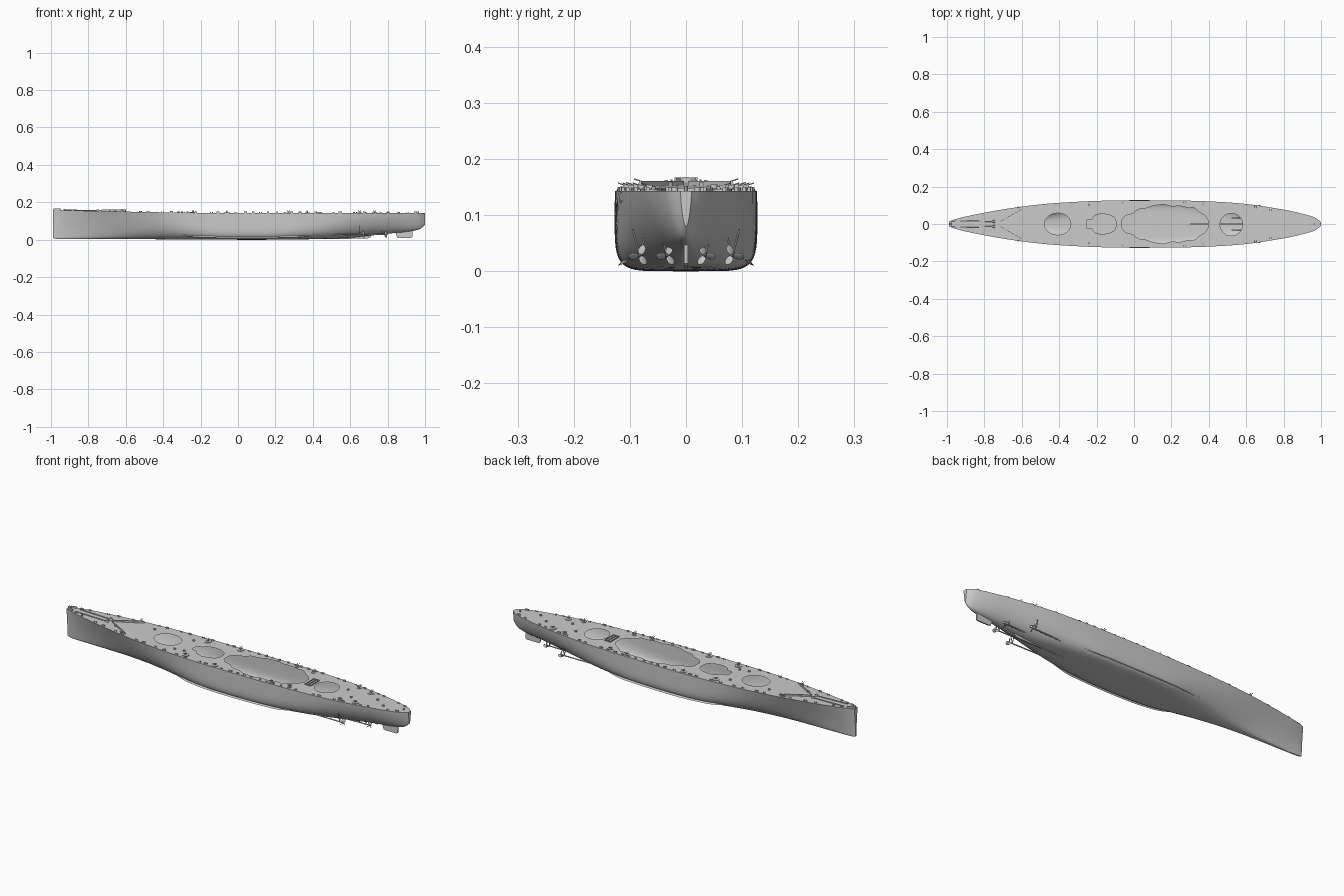
import bpy, bmesh, math, random
from mathutils import Matrix, Vector

if "Cube" in bpy.data.objects:
    bpy.data.objects.remove(bpy.data.objects["Cube"])

random.seed(4)

# hull stations: x, deck half width, lower half width, section squareness, keel height
ST = [(-0.99, .013, .003, 8, .010), (-0.97, .021, .005, 7, .005), (-0.9, .040, .010, 5, .004),
      (-0.7, .078, .032, 3, .004), (-0.5, .105, .074, 2.6, .003), (-0.3, .119, .110, 3.5, .001),
      (-0.1, .126, .126, 6, 0), (0.2, .126, .126, 6, 0), (0.4, .121, .119, 4, .003),
      (0.6, .107, .100, 2.4, .011), (0.8, .077, .066, 2, .032), (0.9, .055, .046, 2, .042),
      (0.97, .033, .026, 2, .056), (1.0, .010, .008, 2, .080)]


def station(x):
    """Smooth interpolation of the station table."""
    i = max(k for k in range(len(ST) - 1) if ST[k][0] <= x + 1e-9)

    def slope(k, c):
        a, b = ST[max(k - 1, 0)], ST[min(k + 1, len(ST) - 1)]
        return (b[c] - a[c]) / (b[0] - a[0])
    h = ST[i + 1][0] - ST[i][0]
    t = (x - ST[i][0]) / h
    return [(2*t**3 - 3*t*t + 1) * ST[i][c] + (t**3 - 2*t*t + t) * h * slope(i, c)
            + (3*t*t - 2*t**3) * ST[i + 1][c] + (t**3 - t*t) * h * slope(i + 1, c) for c in range(1, 5)]


def deck_z(x):
    return 0.143 + 0.016 * max(0, (-x - 0.1) / 0.9) ** 1.4


def section(x, n=14):
    b, w, p, k = station(x)
    top, pts = deck_z(x), []
    for j in range(n + 1):
        t = j / n * math.pi / 2
        s = 1 - max(math.cos(t), 0) ** (2 / p)
        f = math.sin(t) ** (2 / p)
        pts.append(((w + (b - w) * s ** 1.4) * f, k + (top - k) * s))
    return pts


def finish(name, bm, angle=35):
    me = bpy.data.meshes.new(name)
    bm.to_mesh(me)
    bm.free()
    ob = bpy.data.objects.new(name, me)
    bpy.context.collection.objects.link(ob)
    bpy.ops.object.select_all(action='DESELECT')
    ob.select_set(True)
    bpy.context.view_layer.objects.active = ob
    bpy.ops.object.shade_smooth_by_angle(angle=math.radians(angle))
    return ob


def box(bm, c, size, rot=0):
    bmesh.ops.create_cube(bm, size=1, matrix=Matrix.Translation(c) @ Matrix.Rotation(rot, 4, 'Z')
                          @ Matrix.Diagonal((*size, 1)))


def rod(bm, a, b, r, r2=None, seg=8):
    a, b = Vector(a), Vector(b)
    d = b - a
    m = Matrix.Translation((a + b) / 2) @ d.to_track_quat('Z', 'Y').to_matrix().to_4x4()
    bmesh.ops.create_cone(bm, cap_ends=True, segments=seg, radius1=r, radius2=r if r2 is None else r2,
                          depth=d.length, matrix=m)


# hull shell lofted through the stations
N = 100
xs = [0.005 - 0.995 * math.cos(math.pi * i / N) for i in range(N + 1)]
bm = bmesh.new()
rows = []
for x in xs:
    pts = section(x)
    ring = [(-y, z) for y, z in reversed(pts[1:])] + pts
    rows.append([bm.verts.new((x, y, z)) for y, z in ring])
for a, b in zip(rows, rows[1:]):
    for j in range(len(a) - 1):
        bm.faces.new((a[j], a[j + 1], b[j + 1], b[j]))
for r in (rows[0], rows[-1]):
    bm.faces.new(r)
bmesh.ops.recalc_face_normals(bm, faces=bm.faces)
finish("hull_shell", bm, 45)


# deck with turret wells and the large superstructure opening
def ellipse(cx, cy, rx, ry, n=36):
    return [(cx + rx * math.cos(2*math.pi*i/n), cy + ry * math.sin(2*math.pi*i/n)) for i in range(n)]


half = [(-.065, .022), (-.045, .045), (-.005, .055), (.02, .078), (.07, .085), (.10, .098), (.16, .105),
        (.20, .094), (.25, .096), (.29, .086), (.32, .088), (.35, .062), (.38, .045), (.395, .02)]
well2 = [(-.255, .02), (-.225, .025), (-.21, .046), (-.175, .055), (-.135, .05), (-.105, .035), (-.095, .012)]
mirror = lambda pts: pts + [(x, -y) for x, y in reversed(pts)]
outline = mirror([(x, station(x)[0]) for x in xs])
loops = [outline, ellipse(-.408, 0, .07, .058), mirror(well2), mirror(half), ellipse(.52, -.003, .06, .06)]
bm = bmesh.new()
edges = []
for pts in loops:
    v = [bm.verts.new((x, y, 0)) for x, y in pts]
    edges += [bm.edges.new((v[i], v[i - 1])) for i in range(len(v))]
bmesh.ops.triangle_fill(bm, use_beauty=True, use_dissolve=False, edges=edges, normal=(0, 0, 1))
for v in bm.verts:
    v.co.z = deck_z(v.co.x)
for f in bm.faces:
    if f.normal.z < 0:
        f.normal_flip()
finish("deck", bm)

# bilge keels along the lower corners
bm = bmesh.new()
for s in (1, -1):
    prev = None
    for i in range(25):
        x = -.32 + .72 * i / 24
        y, z = min(section(x, 40), key=lambda p: abs(p[1] - .016 - .3 * (.126 - p[0])))
        e = .009 * min(1, i / 3, (24 - i) / 3)
        cur = [bm.verts.new((x, s * (y - .002), z)), bm.verts.new((x, s * (y + e * .5), z - e))]
        if prev:
            bm.faces.new((prev[0], prev[1], cur[1], cur[0]))
        prev = cur
finish("bilge_keels", bm)


# rudder and centre skeg, plates with a side profile
def plate(name, prof, th):
    bm = bmesh.new()
    f = bm.faces.new([bm.verts.new((x, -th / 2, z)) for x, z in prof])
    r = bmesh.ops.extrude_face_region(bm, geom=[f])
    bmesh.ops.translate(bm, vec=(0, th, 0), verts=[v for v in r['geom'] if isinstance(v, bmesh.types.BMVert)])
    bmesh.ops.recalc_face_normals(bm, faces=bm.faces)
    finish(name, bm)


plate("rudder", [(.85, .012), (.86, .009), (.925, .009), (.932, .014), (.934, .055), (.84, .045)], .007)
plate("skeg", [(.30, .002), (.69, .006), (.71, .014), (.71, .035), (.3, .01)], .006)

# four propellers with shafts and struts
bm = bmesh.new()
for s in (1, -1):
    for px, py, sx in ((.79, .034, .52), (.67, .083, .42)):
        c = Vector((px, s * py, .028))
        rod(bm, (sx, s * py * .93, .026), c, .003)
        rod(bm, c - Vector((.008, 0, 0)), c + Vector((.012, 0, 0)), .0045, .001)
        for dy in (-.014, .012):
            rod(bm, c - Vector((.02, 0, 0)), (px - .02, s * (py + dy), .075), .0018, seg=6)
        for k in range(3):
            m = (Matrix.Translation(c) @ Matrix.Rotation(k * 2.094 + .4 * s, 4, 'X')
                 @ Matrix.Translation((0, 0, .0105)) @ Matrix.Rotation(s * .9, 4, 'Z')
                 @ Matrix.Diagonal((.0015, .0095, .0095, 1)))
            bmesh.ops.create_uvsphere(bm, u_segments=12, v_segments=6, radius=1, matrix=m)
finish("propellers_and_shafts", bm)

# light gun mounts on the deck edge
bm = bmesh.new()
guns = [(-.62, .078), (-.24, .092), (-.06, .106), (.27, .106), (.37, .098), (.65, .080), (.73, .065)]
for gx, gy in guns:
    for s in (1, -1):
        y, z = s * gy, deck_z(gx)
        big = gx in (-.24, -.06, .73)
        r = .017 if big else .011
        rod(bm, (gx, y, z - .001), (gx, y, z + .003), r, seg=16)
        rod(bm, (gx, y, z), (gx, y, z + .008), .004)
        box(bm, (gx, y, z + .008), (.010, .011, .005))
        for d in (-.003, .003):
            rod(bm, (gx + d, y, z + .009), (gx + d * 1.5, y + s * .015, z + .014), .0011, seg=6)
finish("gun_mounts", bm)

# bollards, lockers and vents along both sides
bm = bmesh.new()
for i in range(44):
    x = -.92 + 1.86 * i / 43 + random.uniform(-.01, .01)
    for s in (1, -1):
        y, z = s * (station(x)[0] - .008), deck_z(x)
        if i % 3 == 0:
            for d in (-.005, .005):
                rod(bm, (x + d, y, z), (x + d, y, z + .006), .002)
        elif -.05 < x < .42 or i % 3 == 1:
            box(bm, (x, y, z + .003), (random.uniform(.007, .018), .006, .007))
for x, y in ((-.52, .05), (-.3, .06), (-.32, -.07), (-.27, -.06), (.62, .03), (.68, -.03), (.8, .02), (.86, -.02)):
    rod(bm, (x, y, deck_z(x)), (x, y, deck_z(x) + .006), .006, seg=12)
finish("deck_fittings", bm)

# anchor chains, capstans, bow chock and breakwater
bm = bmesh.new()
for s in (1, -1):
    rod(bm, (-.93, s * .016, deck_z(-.93) + .002), (-.75, s * .014, deck_z(-.75) + .002), .0025)
    rod(bm, (-.75, s * .014, deck_z(-.75)), (-.75, s * .014, deck_z(-.75) + .009), .008, .006, 14)
    rod(bm, (-.69, s * .03, deck_z(-.69)), (-.69, s * .03, deck_z(-.69) + .007), .006, seg=14)
    box(bm, (-.665, s * .042, deck_z(-.665) + .004), (.15, .002, .010), s * .52)
    box(bm, (-.965, s * .014, deck_z(-.965) + .004), (.03, .004, .009), s * .3)
box(bm, (-.98, 0, deck_z(-.98) + .004), (.014, .012, .010))
rod(bm, (.965, 0, .143), (.965, 0, .152), .004)
finish("bow_gear", bm)

# hatch coaming forward of the aft well
bm = bmesh.new()
for y in (-.036, .036):
    box(bm, (.432, y, .145), (.034, .003, .006))
for x in (.416, .432, .448):
    box(bm, (x, 0, .145), (.003, .072, .006))
finish("hatch_frame", bm)
